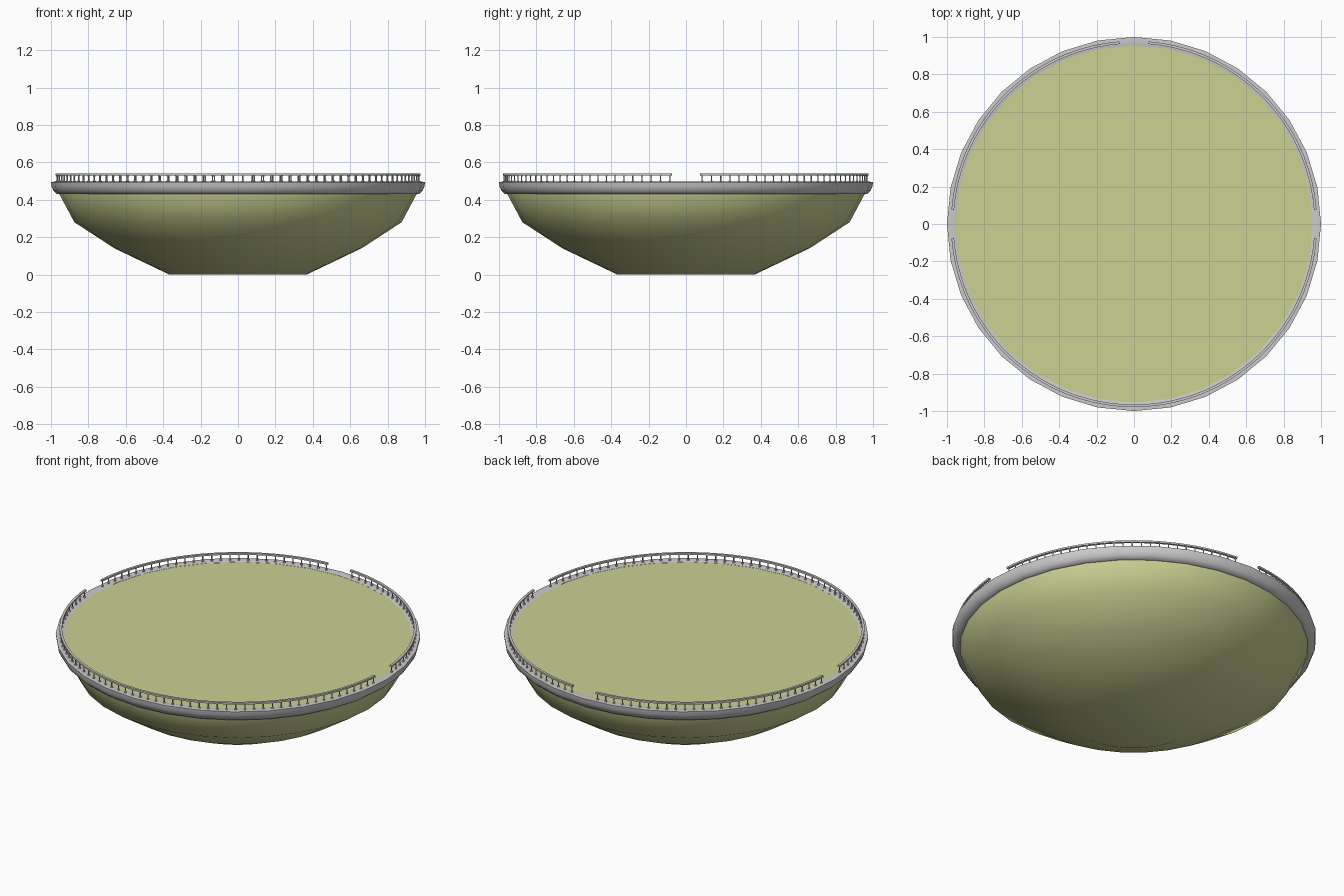
import bpy, bmesh
from math import cos, sin, pi, radians

cube = bpy.data.objects.get("Cube")
if cube:
    bpy.data.objects.remove(cube, do_unlink=True)


def material(name, color):
    m = bpy.data.materials.new(name)
    m.use_nodes = True
    m.diffuse_color = (*color, 1)
    m.node_tree.nodes["Principled BSDF"].inputs["Base Color"].default_value = (*color, 1)
    return m


green = material("pale olive green", (0.6, 0.64, 0.29))
grey = material("light grey", (0.6, 0.6, 0.61))


def finish(name, bm, mat, angle):
    bmesh.ops.recalc_face_normals(bm, faces=bm.faces)
    mesh = bpy.data.meshes.new(name)
    bm.to_mesh(mesh)
    bm.free()
    mesh.materials.append(mat)
    obj = bpy.data.objects.new(name, mesh)
    bpy.context.collection.objects.link(obj)
    bpy.ops.object.select_all(action='DESELECT')
    obj.select_set(True)
    bpy.context.view_layer.objects.active = obj
    bpy.ops.object.shade_smooth_by_angle(angle=radians(angle))


def lathe(bm, profile, sides, cx=0, cy=0):
    """Rings of (radius, z) joined by quads; returns the rings."""
    rings = [[bm.verts.new((cx + r * cos(2 * pi * i / sides),
                            cy + r * sin(2 * pi * i / sides), z))
              for i in range(sides)] for r, z in profile]
    for a, b in zip(rings, rings[1:]):
        for i in range(sides):
            j = (i + 1) % sides
            bm.faces.new((a[i], a[j], b[j], b[i]))
    return rings


SIDES = 32

# Bowl-shaped hull with a flat base and a flat deck
bm = bmesh.new()
rings = lathe(bm, [(0.367, 0), (0.66, 0.14), (0.875, 0.28), (0.955, 0.43), (0.957, 0.49)], SIDES)
bm.faces.new(rings[0])
bm.faces.new(rings[-1])
finish("bowl_and_deck", bm, green, 35)

# Rounded rim band round the deck
bm = bmesh.new()
lathe(bm, [(0.95, 0.43), (0.968, 0.43), (0.986, 0.447), (0.997, 0.47),
           (1.0, 0.495), (0.98, 0.497), (0.955, 0.492)], SIDES)
finish("rim", bm, grey, 60)

# Railing in three runs, open at the left, back and right
RAIL_R, GAP = 0.972, 4.5
runs = [(GAP, 90 - GAP), (90 + GAP, 180 - GAP), (180 + GAP, 360 - GAP)]
rails, posts = bmesh.new(), bmesh.new()
for start, end in runs:
    count = round((end - start) / 3)
    previous = None
    for k in range(count + 1):
        a = radians(start + (end - start) * k / count)
        ring = [rails.verts.new((r * cos(a), r * sin(a), z))
                for r, z in ((RAIL_R - 0.007, 0.53), (RAIL_R + 0.007, 0.53),
                             (RAIL_R + 0.007, 0.54), (RAIL_R - 0.007, 0.54))]
        if previous:
            for i in range(4):
                j = (i + 1) % 4
                rails.faces.new((previous[i], previous[j], ring[j], ring[i]))
        if k in (0, count):
            rails.faces.new(ring)
        previous = ring
        # Spindle post with a flared foot and head, set in from the rail ends
        b = radians(start + 0.6 + (end - start - 1.2) * k / count)
        lathe(posts, [(0.007, 0.49), (0.007, 0.5), (0.0035, 0.503),
                      (0.0035, 0.524), (0.007, 0.532)], 6,
              RAIL_R * cos(b), RAIL_R * sin(b))
finish("handrail", rails, grey, 30)
finish("railing_posts", posts, grey, 40)
